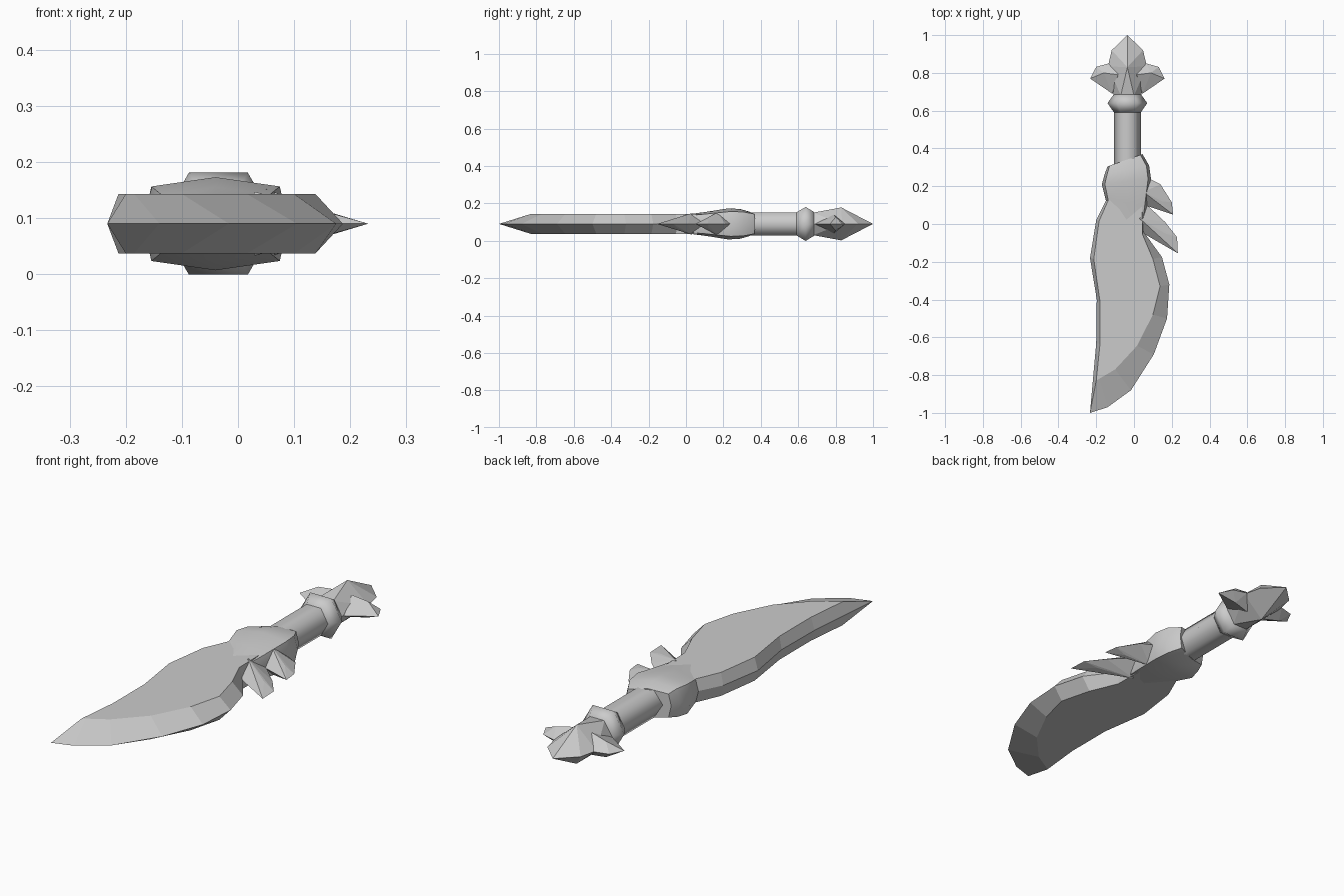
import bpy, bmesh, math

cube = bpy.data.objects.get("Cube")
if cube:
    bpy.data.objects.remove(cube, do_unlink=True)

MID = 0.09       # height of the symmetry plane
AXIS = -0.035    # centre line of the handle

grey = bpy.data.materials.new("plain grey")
grey.use_nodes = True
colour = (0.6, 0.6, 0.6, 1)
grey.diffuse_color = colour
grey.node_tree.nodes["Principled BSDF"].inputs["Base Color"].default_value = colour


def finish(name, bm, smooth=None):
    bmesh.ops.recalc_face_normals(bm, faces=bm.faces[:])
    mesh = bpy.data.meshes.new(name)
    bm.to_mesh(mesh)
    bm.free()
    mesh.materials.append(grey)
    ob = bpy.data.objects.new(name, mesh)
    bpy.context.collection.objects.link(ob)
    if smooth:
        bpy.ops.object.select_all(action='DESELECT')
        ob.select_set(True)
        bpy.context.view_layer.objects.active = ob
        bpy.ops.object.shade_smooth_by_angle(angle=math.radians(smooth))
    return ob


def loft(name, rings, smooth=None):
    """Skin closed rings of equal length and cap both ends."""
    bm = bmesh.new()
    loops = [[bm.verts.new(p) for p in ring] for ring in rings]
    n = len(loops[0])
    for a, b in zip(loops, loops[1:]):
        for i in range(n):
            j = (i + 1) % n
            bm.faces.new((a[i], a[j], b[j], b[i]))
    bm.faces.new(loops[0])
    bm.faces.new(loops[-1])
    return finish(name, bm, smooth)


def hull(name, outline, ridges):
    """Faceted solid: outline on the mid plane, ridge points mirrored above and below."""
    bm = bmesh.new()
    points = [(x, y, MID) for x, y in outline]
    points += [(x, y, MID + s * h) for x, y, h in ridges for s in (1, -1)]
    verts = [bm.verts.new(p) for p in points]
    result = bmesh.ops.convex_hull(bm, input=verts)
    loose = [v for v in bm.verts if not v.link_faces]
    bmesh.ops.delete(bm, geom=loose, context='VERTS')
    return finish(name, bm)


def hexagon_ring(y, r):
    return [(AXIS + r * math.cos(k * math.pi / 3), y, MID + r * math.sin(k * math.pi / 3))
            for k in range(6)]


# Blade: flat cheeks bevelled to a thin edge
edge = [(-0.10, 0.26), (-0.14, 0.14), (-0.20, 0.02), (-0.233, -0.18), (-0.197, -0.40),
        (-0.20, -0.63), (-0.233, -1.0), (-0.14, -0.97), (-0.016, -0.88), (0.105, -0.69),
        (0.175, -0.50), (0.187, -0.32), (0.148, -0.175), (0.05, -0.04), (0.05, 0.26)]
cheek = [(-0.09, 0.25), (-0.13, 0.14), (-0.185, 0.015), (-0.213, -0.185), (-0.18, -0.41),
         (-0.18, -0.635), (-0.20, -0.83), (-0.185, -0.82), (-0.10, -0.77), (0.016, -0.645),
         (0.10, -0.48), (0.138, -0.33), (0.10, -0.185), (0.045, -0.055), (0.04, 0.25)]
loft("blade", [[(x, y, MID + 0.053) for x, y in cheek],
               [(x, y, MID) for x, y in edge],
               [(x, y, MID - 0.053) for x, y in cheek]])

# Guard: slanted swelling that blends into the blade
sections = [((-0.13, 0.05), (0.05, -0.05), 0.050), ((-0.15, 0.13), (0.07, 0.095), 0.065),
            ((-0.17, 0.21), (0.09, 0.24), 0.083), ((-0.155, 0.265), (0.08, 0.31), 0.080),
            ((-0.14, 0.305), (0.045, 0.37), 0.066)]
profile = [(0, 0), (0.06, 0.8), (0.5, 1), (0.94, 0.8), (1, 0),
           (0.94, -0.8), (0.5, -1), (0.06, -0.8)]
rings = []
for (xl, yl), (xr, yr), h in sections:
    rings.append([(xl + t * (xr - xl), yl + t * (yr - yl), MID + h * s) for t, s in profile])
loft("guard", rings, 50)

# Swept feathers on the cutting side of the guard
hull("upper_feather", [(0.02, 0.13), (0.07, 0.095), (0.207, 0.05), (0.20, 0.115),
                       (0.14, 0.21), (0.08, 0.24)],
     [(0.05, 0.17, 0.062), (0.15, 0.12, 0.024)])
hull("lower_feather", [(0.0, 0.0), (0.05, -0.05), (0.232, -0.155), (0.228, -0.07),
                       (0.165, 0.01), (0.07, 0.10)],
     [(0.03, 0.03, 0.057), (0.165, -0.05, 0.02)])

# Grip and collar: six-sided
loft("grip", [hexagon_ring(0.28, 0.071), hexagon_ring(0.62, 0.071)], 70)
loft("collar", [hexagon_ring(0.59, 0.071), hexagon_ring(0.64, 0.105),
                hexagon_ring(0.685, 0.073)], 70)

# Pommel: faceted gem with a fang on each side
half = [(0.083, 0.92), (0.103, 0.835), (0.073, 0.68)]
hull("pommel", [(AXIS, 1.0)] + [(AXIS + s * x, y) for x, y in half for s in (1, -1)],
     [(AXIS, 0.83, 0.088), (AXIS + 0.035, 0.68, 0.06), (AXIS - 0.035, 0.68, 0.06)])
for side, s in (("left", 1), ("right", -1)):
    fang = [(0.04, 0.84), (0.04, 0.72), (0.08, 0.69), (0.165, 0.832), (0.197, 0.77), (0.10, 0.85)]
    hull(side + "_fang", [(AXIS + s * x, y) for x, y in fang],
         [(AXIS + s * 0.05, 0.79, 0.05), (AXIS + s * 0.125, 0.80, 0.036)])
